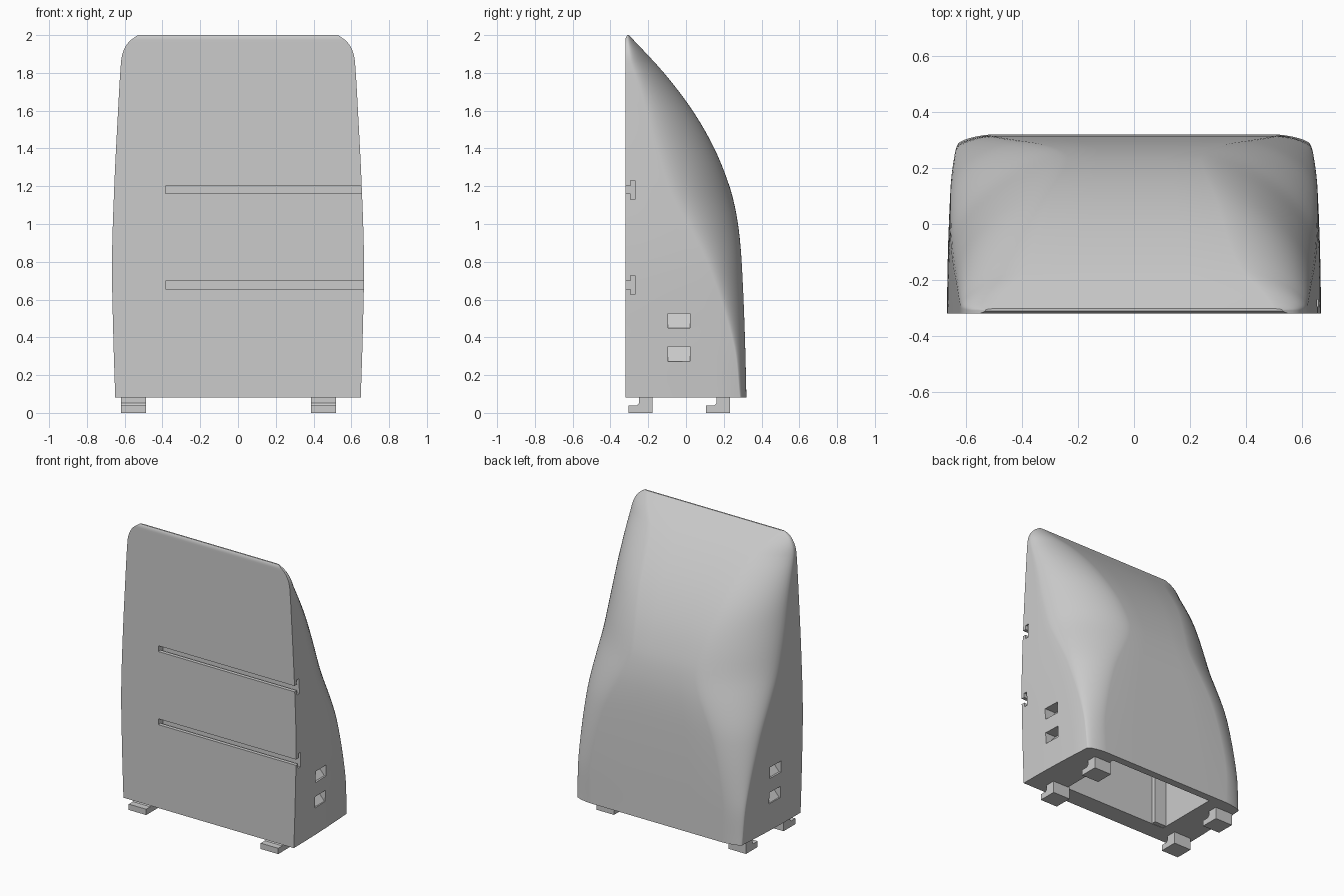
import bpy, bmesh, math

cube = bpy.data.objects.get("Cube")
if cube:
    bpy.data.objects.remove(cube, do_unlink=True)

grey = bpy.data.materials.new("plain grey")
grey.use_nodes = True
COLOR = (0.6, 0.6, 0.6, 1)
grey.diffuse_color = COLOR
grey.node_tree.nodes["Principled BSDF"].inputs["Base Color"].default_value = COLOR


def curve(points, z):
    """Smooth interpolation through (z, value) points."""
    n = len(points)
    for i in range(n - 1):
        (z0, v0), (z1, v1) = points[i], points[i + 1]
        if z <= z1 or i == n - 2:
            h = z1 - z0
            step = (v1 - v0) / h
            za, va = points[i - 1] if i else (z0 - h, v0 - step * h)
            zb, vb = points[i + 2] if i + 2 < n else (z1 + h, v1 + step * h)
            m0, m1 = (v1 - va) / (z1 - za), (vb - v0) / (zb - z0)
            t = min(max((z - z0) / h, 0), 1)
            return ((2*t**3 - 3*t**2 + 1) * v0 + (t**3 - 2*t**2 + t) * h * m0
                    + (3*t**2 - 2*t**3) * v1 + (t**3 - t**2) * h * m1)


def finish(name, bm):
    bmesh.ops.recalc_face_normals(bm, faces=bm.faces)
    mesh = bpy.data.meshes.new(name)
    bm.to_mesh(mesh)
    bm.free()
    mesh.materials.append(grey)
    obj = bpy.data.objects.new(name, mesh)
    bpy.context.collection.objects.link(obj)
    return obj


def prism(name, profile, lo, hi, axis="x"):
    """Extrude a (y, z) profile along x, or an (x, z) profile along y."""
    bm = bmesh.new()

    def ring(d):
        return [bm.verts.new((d, a, b) if axis == "x" else (a, d, b)) for a, b in profile]
    r0, r1 = ring(lo), ring(hi)
    bm.faces.new(r0)
    bm.faces.new(r1)
    for i in range(len(r0)):
        j = (i + 1) % len(r0)
        bm.faces.new((r0[i], r0[j], r1[j], r1[i]))
    return finish(name, bm)


def rect(a0, a1, b0, b1):
    return [(a0, b0), (a1, b0), (a1, b1), (a0, b1)]


# Shell: lofted sections with a flat front; the back corners are tight
# at the base, widest at mid height and tight again at the top
FRONT, BASE = -0.32, 0.082
WIDTH = [(0.082, 0.65), (0.4, 0.66), (0.8, 0.667), (1.2, 0.655), (1.6, 0.635), (1.85, 0.62),
         (1.9, 0.612), (1.94, 0.595), (1.97, 0.572), (2.0, 0.53)]
BACK = [(0.082, 0.32), (0.4, 0.312), (0.7, 0.3), (0.9, 0.287), (1.05, 0.267), (1.2, 0.23),
        (1.4, 0.15), (1.6, 0.035), (1.8, -0.117), (2.0, -0.302)]
FILLET_X = [(0.082, 0.13), (0.36, 0.14), (0.76, 0.25), (1.11, 0.41), (1.3, 0.4), (1.5, 0.35),
            (1.83, 0.25), (1.95, 0.12), (2.0, 0.03)]
FILLET_Y = [(0.082, 0.035), (0.36, 0.06), (0.76, 0.17), (1.11, 0.31), (1.3, 0.32), (1.5, 0.28),
            (1.83, 0.14), (1.95, 0.05), (2.0, 0.005)]


def section(z):
    w, back = curve(WIDTH, z), curve(BACK, z)
    fx, fy = curve(FILLET_X, z), curve(FILLET_Y, z)
    front = FRONT + max(0, z - 1.985) * 0.6
    side = back - fy

    def taper(y):
        return w * (1 - 0.035 * ((y - FRONT) / 0.62) ** 2)
    half = [(taper(y), y) for y in (front + (side - front) * k / 5 for k in range(5))]
    for k in range(15):
        a = math.pi / 2 * k / 14
        half.append((taper(side) - fx * (1 - math.cos(a) ** 1.25),
                     side + fy * math.sin(a) ** 1.25))
    half.append((half[-1][0] / 2, back))
    return half + [(-x, y) for x, y in reversed(half)]


bm = bmesh.new()
heights = [BASE + (1.85 - BASE) * i / 40 for i in range(41)]
heights += [1.85 + 0.15 * i / 12 for i in range(1, 13)]
rings = [[bm.verts.new((x, y, z)) for x, y in section(z)] for z in heights]
for lower, upper in zip(rings, rings[1:]):
    for i in range(len(lower)):
        j = (i + 1) % len(lower)
        bm.faces.new((lower[i], lower[j], upper[j], upper[i]))
bm.faces.new(rings[0])
bm.faces.new(rings[-1])
shell = finish("shell", bm)

# Cutters: bottom cavity, T-slots open at the left, sloped side pockets
cutters = [prism("cavity_cutter", [(-0.19, 0), (0.27, 0), (0.25, 0.75), (0.15, 1.1), (0, 1.4),
                                   (-0.19, 1.6)], -0.4, 0.4)]
for z in (0.677, 1.181):
    cutters.append(prism("slot_neck_cutter", rect(-0.4, -0.285, z - 0.02, z + 0.02), -0.383, 0.8))
    cutters.append(prism("slot_bar_cutter", rect(-0.295, -0.27, z - 0.05, z + 0.05), -0.383, 0.8))
for side in (-1, 1):
    for z in (0.273, 0.449):
        wedge = [(0.75, z), (0.75, z + 0.078), (0.575, z + 0.078), (0.643, z)]
        cutters.append(prism("pocket_cutter", [(side * x, h) for x, h in wedge], -0.095, 0.022, "y"))

bpy.context.view_layer.objects.active = shell
for cutter in cutters:
    cutter.hide_render = True
    mod = shell.modifiers.new("cut", "BOOLEAN")
    mod.operation, mod.solver, mod.object = "DIFFERENCE", "EXACT", cutter
    bpy.ops.object.modifier_apply(modifier=mod.name)
    bpy.data.objects.remove(cutter, do_unlink=True)

bpy.ops.object.select_all(action="DESELECT")
shell.select_set(True)
bpy.ops.object.shade_smooth_by_angle(angle=math.radians(28))

# Inner rib in the cavity corner
prism("inner_rib", rect(-0.2, -0.16, BASE + 0.002, 1.3), -0.405, -0.31)

# Hooked feet: a stem with a toe pointing to the front
for row, heel in (("front", -0.178), ("back", 0.232)):
    hook = [(heel, 0), (heel, 0.09), (heel - 0.07, 0.09), (heel - 0.07, 0.052),
            (heel - 0.082, 0.04), (heel - 0.127, 0.04), (heel - 0.127, 0)]
    for hand, x in (("right", -0.62), ("left", 0.387)):
        prism(f"{row}_{hand}_foot", hook, x, x + 0.133)
